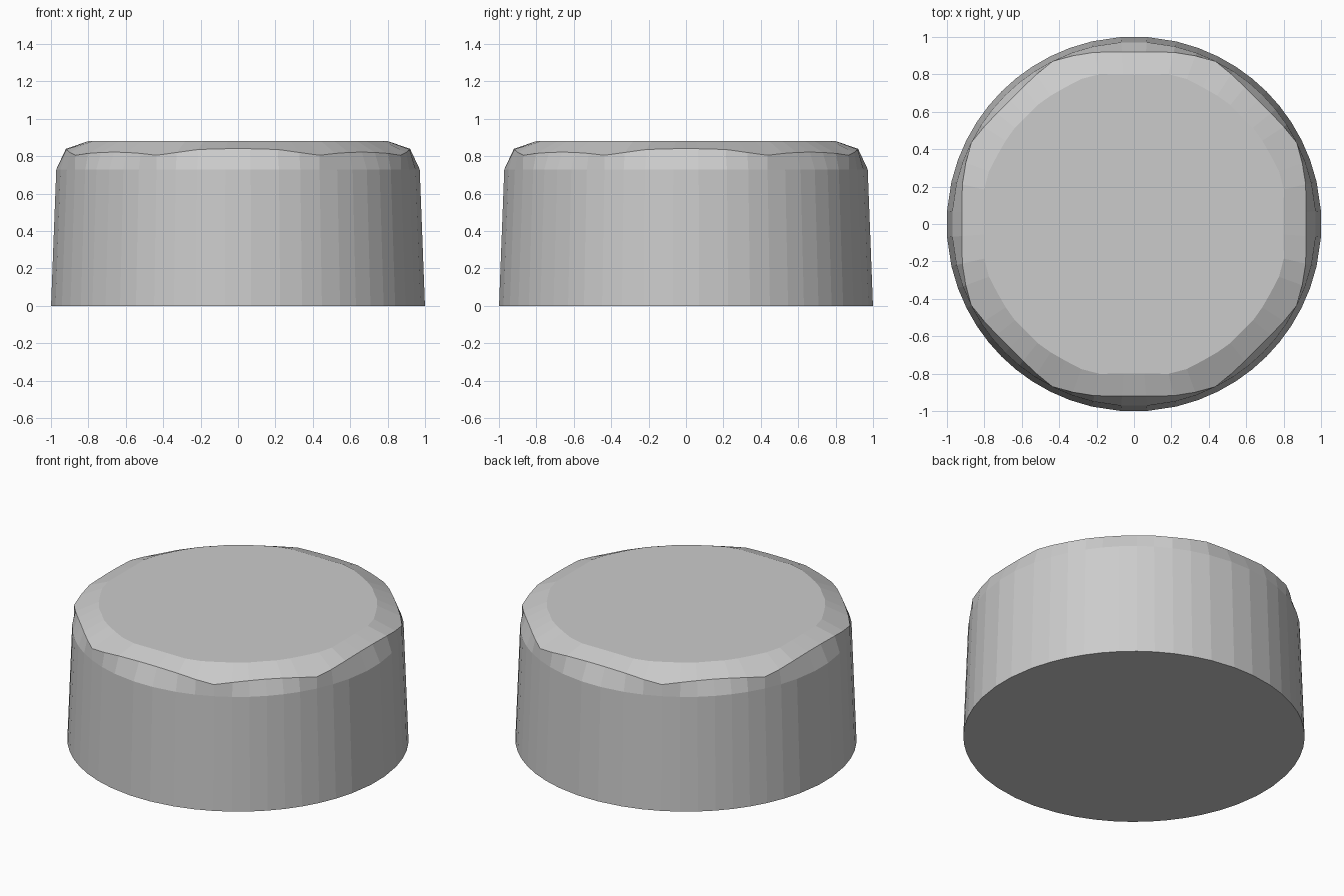
import bpy, bmesh
from math import cos, sin, radians

if "Cube" in bpy.data.objects:
    bpy.data.objects.remove(bpy.data.objects["Cube"])

# One octant of the profile: angle, crease radius, crease height, top radius
octant = [
    (4, 0.922, 0.84, 0.802),
    (13, 0.942, 0.836, 0.822),
    (20, 0.957, 0.82, 0.825),
    (26.6, 0.973, 0.805, 0.818),
    (33, 0.955, 0.815, 0.818),
    (39, 0.942, 0.82, 0.819),
]
# Mirror about the diagonal, then repeat for four quadrants
quadrant = octant + [(45, 0.937, 0.822, 0.813)] + [(90 - a, r, z, t) for a, r, z, t in reversed(octant)]
columns = [(a + 90 * q, r, z, t) for q in range(4) for a, r, z, t in quadrant]

bm = bmesh.new()


def ring(points):
    return [bm.verts.new((r * cos(radians(a)), r * sin(radians(a)), z)) for a, r, z in points]


# Tapered wall, shoulder, wavy crease and flat top
rings = [
    ring([(a, 1.002, 0) for a, r, z, t in columns]),
    ring([(a, 0.974, 0.73) for a, r, z, t in columns]),
    ring([(a, r, z) for a, r, z, t in columns]),
    ring([(a, t, 0.88) for a, r, z, t in columns]),
]
n = len(columns)
for low, high in zip(rings, rings[1:]):
    for i in range(n):
        j = (i + 1) % n
        bm.faces.new((low[i], low[j], high[j], high[i]))
bm.faces.new(list(reversed(rings[0])))
bm.faces.new(rings[-1])
bmesh.ops.recalc_face_normals(bm, faces=bm.faces)

mesh = bpy.data.meshes.new("round_block")
bm.to_mesh(mesh)
bm.free()
bpy.context.collection.objects.link(bpy.data.objects.new("round_block", mesh))
